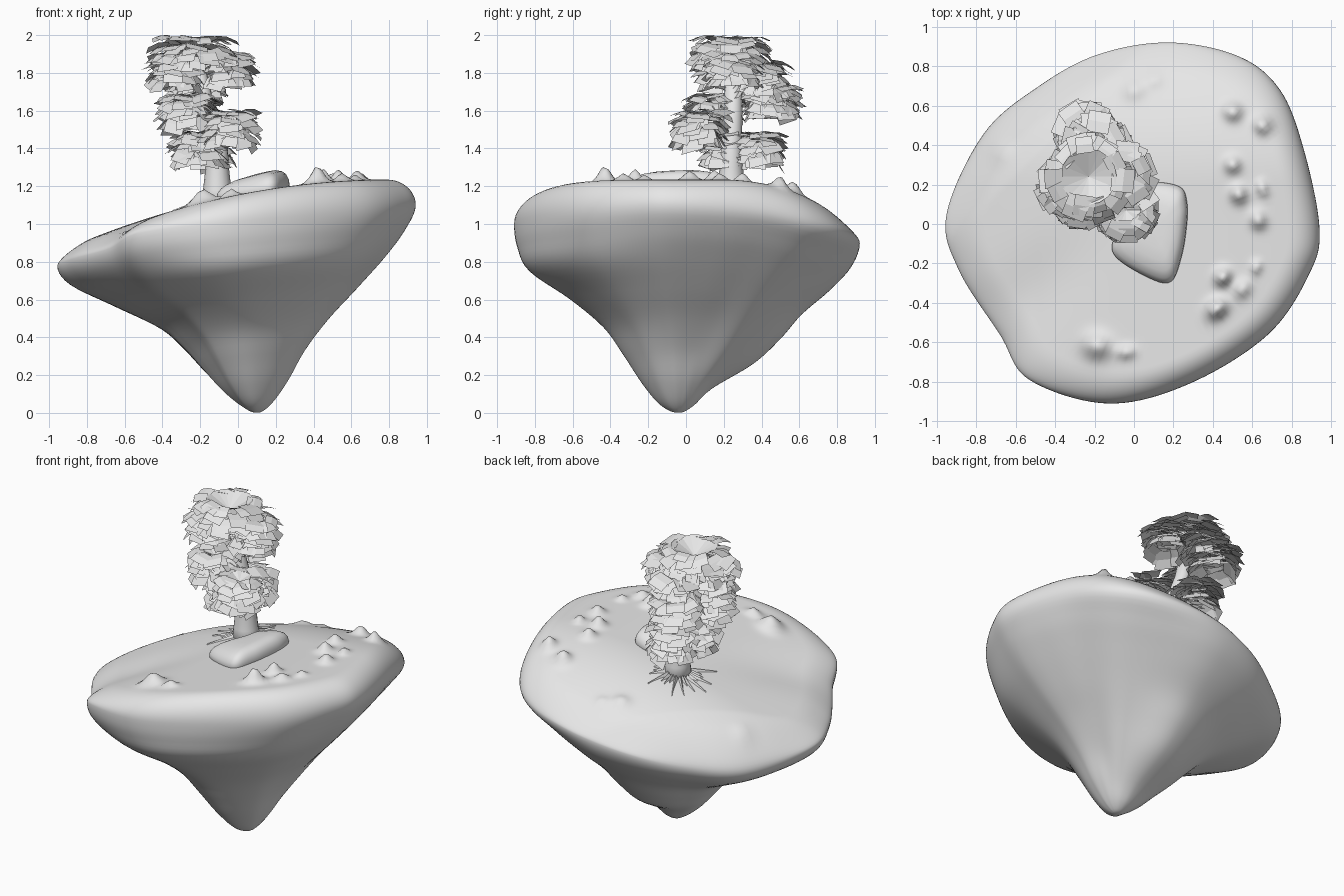
import bpy, bmesh, math, random
from mathutils import Vector

random.seed(4)
cube = bpy.data.objects.get("Cube")
if cube:
    bpy.data.objects.remove(cube)

grey = bpy.data.materials.new("plain grey")
grey.use_nodes = True
tone = (0.8, 0.8, 0.8, 1)
grey.diffuse_color = tone
grey.node_tree.nodes["Principled BSDF"].inputs["Base Color"].default_value = tone


def finish(name, bm, smooth, recalc=True):
    if recalc:
        bmesh.ops.recalc_face_normals(bm, faces=bm.faces)
    mesh = bpy.data.meshes.new(name)
    bm.to_mesh(mesh)
    bm.free()
    mesh.materials.append(grey)
    for poly in mesh.polygons:
        poly.use_smooth = smooth
    obj = bpy.data.objects.new(name, mesh)
    bpy.context.collection.objects.link(obj)


def spline(a, b, c, d, t):
    """Catmull-Rom blend of four equally long tuples."""
    return [0.5 * (2 * q + (r - p) * t + (2 * p - 5 * q + 4 * r - s) * t * t
                   + (3 * q - p - 3 * r + s) * t ** 3)
            for p, q, r, s in zip(a, b, c, d)]


def closed_curve(points, steps):
    n = len(points)
    return [spline(*[points[(i + k) % n] for k in (-1, 0, 1, 2)], j / steps)
            for i in range(n) for j in range(steps)]


def loft(bm, rings):
    """Skin a list of closed rings, capping both ends."""
    loops = [[bm.verts.new(p) for p in ring] for ring in rings]
    for low, high in zip(loops, loops[1:]):
        for i in range(len(low)):
            j = (i + 1) % len(low)
            bm.faces.new((low[i], low[j], high[j], high[i]))
    bm.faces.new(loops[0][::-1])
    bm.faces.new(loops[-1])


# Small mounds on the ground: x, y, height, spread
mounds = [(.5, .57, .06, .045), (.65, .5, .06, .04), (.5, .3, .05, .04),
          (.53, .15, .06, .04), (.65, .18, .04, .03), (.63, .02, .05, .04),
          (.45, -.27, .07, .04), (.42, -.43, .09, .045), (.55, -.33, .04, .04),
          (.62, -.22, .03, .03), (-.19, -.62, .07, .06), (-.04, -.65, .04, .035),
          (0, .68, .03, .05), (.1, .73, .02, .04), (-.68, .37, .02, .05)]


def ground(x, y):
    z = 1.155 + .2 * x - .125 * x * x - .45 * max(y - .2, 0) ** 2
    z -= .25 * max(.7 * (y - x) - .6, 0)
    for mx, my, h, s in mounds:
        z += h * math.exp(-((x - mx) ** 2 + (y - my) ** 2) / (s * s))
    # shallow valley running out to the notch in the rim
    across = (x * .55 - y * .83) - .02
    along = min(max((-x - .1) / .4, 0), 1)
    return z - .03 * along * math.exp(-(across / .2) ** 2)


# Rim outline: x, y, height of the widest point
outline = [(.94, -.02, 1.1), (.86, .38, 1.07), (.74, .68, 1.0), (.53, .85, .95),
           (.18, .92, .9), (-.18, .86, .83), (-.48, .7, .76), (-.76, .46, .72),
           (-.95, .05, .77), (-.89, -.23, .81), (-.68, -.56, .87), (-.53, -.79, .95),
           (-.13, -.91, 1), (.28, -.81, 1.04), (.68, -.56, 1.07), (.89, -.25, 1.1)]
rim = closed_curve(outline, 10)
axis = Vector((.1, -.04))

# Underside: height share, then reach along each of the bearings
bearings = (15, 57, 95, 180, 270, 375)
under = [(0, 0, 0, 0, 0, 0), (.04, .085, .075, .08, .07, .11),
         (.15, .19, .17, .19, .17, .22), (.3, .3, .31, .42, .27, .335),
         (.45, .45, .45, .57, .37, .46), (.6, .63, .6, .69, .5, .67),
         (.75, .8, .76, .85, .74, .92), (.88, .93, .9, .96, .94, .985),
         (1, 1, 1, 1, 1, 1)]
first, last = under[1], under[-2]
ghosted = [(first[0],) + tuple(-v for v in first[1:])] + under
ghosted.append((2 - last[0],) + last[1:])


def reach_at(angle, reach):
    deg = (math.degrees(angle) - bearings[0]) % 360 + bearings[0]
    for k in range(5):
        low, high = bearings[k], bearings[k + 1]
        if deg <= high:
            t = (deg - low) / (high - low)
            t = t * t * (3 - 2 * t)
            return reach[k] * (1 - t) + reach[(k + 1) % 5] * t


# Floating island
rings = []
for i in range(len(under) - 1):
    for j in range(5):
        if i + j == 0:
            continue
        share, *reach = spline(*ghosted[i:i + 4], j / 5)
        ring = []
        for x, y, z in rim:
            d = Vector((x, y)) - axis
            p = axis + d * reach_at(math.atan2(d.y, d.x), reach)
            ring.append((p.x, p.y, z * share))
        rings.append(ring)
bend = .82
shares = [bend + (1 - bend) * math.cos(k * math.pi / 20) for k in range(10)]
shares += [bend * (1 - k / 56) for k in range(56)]
for g in shares:
    ring = []
    for x, y, z in rim:
        p = axis + (Vector((x, y)) - axis) * g
        edge = max(g - bend, 0) / (1 - bend)
        lift = math.sqrt(max(1 - edge * edge, 0))
        ring.append((p.x, p.y, z + (ground(p.x, p.y) - z) * lift))
    rings.append(ring)
bm = bmesh.new()
loft(bm, rings)
finish("island", bm, True)

# Flat boulder
corners = [(.07, .2), (.23, .19), (.27, .1), (.265, -.03), (.24, -.17), (.19, -.29),
           (.09, -.28), (-.09, -.17), (-.1, -.07), (.0, .06)]
middle = Vector((.1, -.04))
rings = []
for scale, lift in ((.97, -.04), (1, .02), (.98, .045), (.9, .075), (.76, .097),
                    (.55, .112), (.3, .116), (.05, .118)):
    ring = []
    for x, y in closed_curve(corners, 6):
        p = middle + (Vector((x, y)) - middle) * scale
        ring.append((p.x, p.y, 1.15 + .15 * p.x + lift * (.75 + p.x)))
    rings.append(ring)
bm = bmesh.new()
loft(bm, rings)
finish("boulder", bm, True)

# Trunk
stations = [(-.1, .24, 1.08, .095), (-.11, .24, 1.18, .075), (-.11, .24, 1.3, .062),
            (-.11, .24, 1.42, .055), (-.17, .25, 1.6, .05), (-.22, .25, 1.86, .04)]
turns = [k * math.tau / 16 for k in range(16)]
bm = bmesh.new()
loft(bm, [[(x + r * math.cos(a), y + r * math.sin(a), z) for a in turns]
          for x, y, z, r in stations])
finish("trunk", bm, True)

# Roots: thin spikes hugging the ground behind the trunk
bm = bmesh.new()
for k in range(17):
    a = math.radians(35 + k * 12) + random.uniform(-.08, .08)
    out, side = Vector((math.cos(a), math.sin(a))), Vector((-math.sin(a), math.cos(a)))
    foot, length = Vector((-.11, .24)), random.uniform(.13, .26)
    spots = []
    for r, w, h in ((.04, .016, .03), (.1, .014, .016), (length, .002, .006)):
        for s in (-w, 0, w):
            p = foot + out * r + side * s
            spots.append(bm.verts.new((p.x, p.y, ground(p.x, p.y) + (h if s == 0 else -.005))))
    for i in (0, 1, 3, 4):
        bm.faces.new((spots[i], spots[i + 3], spots[i + 4], spots[i + 1]))
finish("roots", bm, False)


# Foliage: a shallow funnel ringed by drooping square leaves
def leaf(bm, centre, angle, start, drop, droop, size):
    out = Vector((math.cos(angle), math.sin(angle), 0))
    side = Vector((-out.y, out.x, random.uniform(-.3, .3))) * size * .5
    p = centre + out * start - Vector((0, 0, drop))
    rows = []
    for k in range(3):
        rows.append([bm.verts.new((q.x, q.y, min(q.z, 2))) for q in (p - side, p + side)])
        tilt = droop + k * .35
        p = p + (out * math.cos(tilt) - Vector((0, 0, math.sin(tilt)))) * size * .5
    for (a, b), (c, d) in zip(rows, rows[1:]):
        bm.faces.new((a, c, d, b))


def cluster(name, x, y, top, radius):
    bm = bmesh.new()
    centre = Vector((x, y, top))
    hub = bm.verts.new((x, y, top - radius * .4))
    lip = [bm.verts.new((x + radius * .75 * math.cos(a), y + radius * .75 * math.sin(a),
                         top - random.uniform(0, .01))) for a in turns]
    for i in range(16):
        bm.faces.new((hub, lip[i], lip[(i + 1) % 16]))
    for layer in range(5):
        for k in range(12):
            a = (k + layer * .4) * math.tau / 12 + random.uniform(-.25, .25)
            start = radius * random.uniform(.5, .72) * (1 + layer * .05)
            leaf(bm, centre, a, start, layer * .027 + random.uniform(0, .02),
                 random.uniform(-.05, .3) + layer * .12, random.uniform(.08, .12))
    finish(name, bm, False, False)


for name, x, y, top, radius in (
        ("crown_top", -.23, .24, 1.995, .19), ("crown_left", -.33, .19, 1.9, .09),
        ("crown_right", -.05, .25, 1.91, .09), ("crown_back", -.2, .4, 1.86, .09),
        ("middle_back", -.24, .45, 1.74, .1), ("middle_left", -.27, .14, 1.69, .1),
        ("middle_front", -.04, .07, 1.6, .1), ("lower_back", -.17, .38, 1.49, .09),
        ("lower_left", -.21, .22, 1.49, .1)):
    cluster(name, x, y, top, radius)
